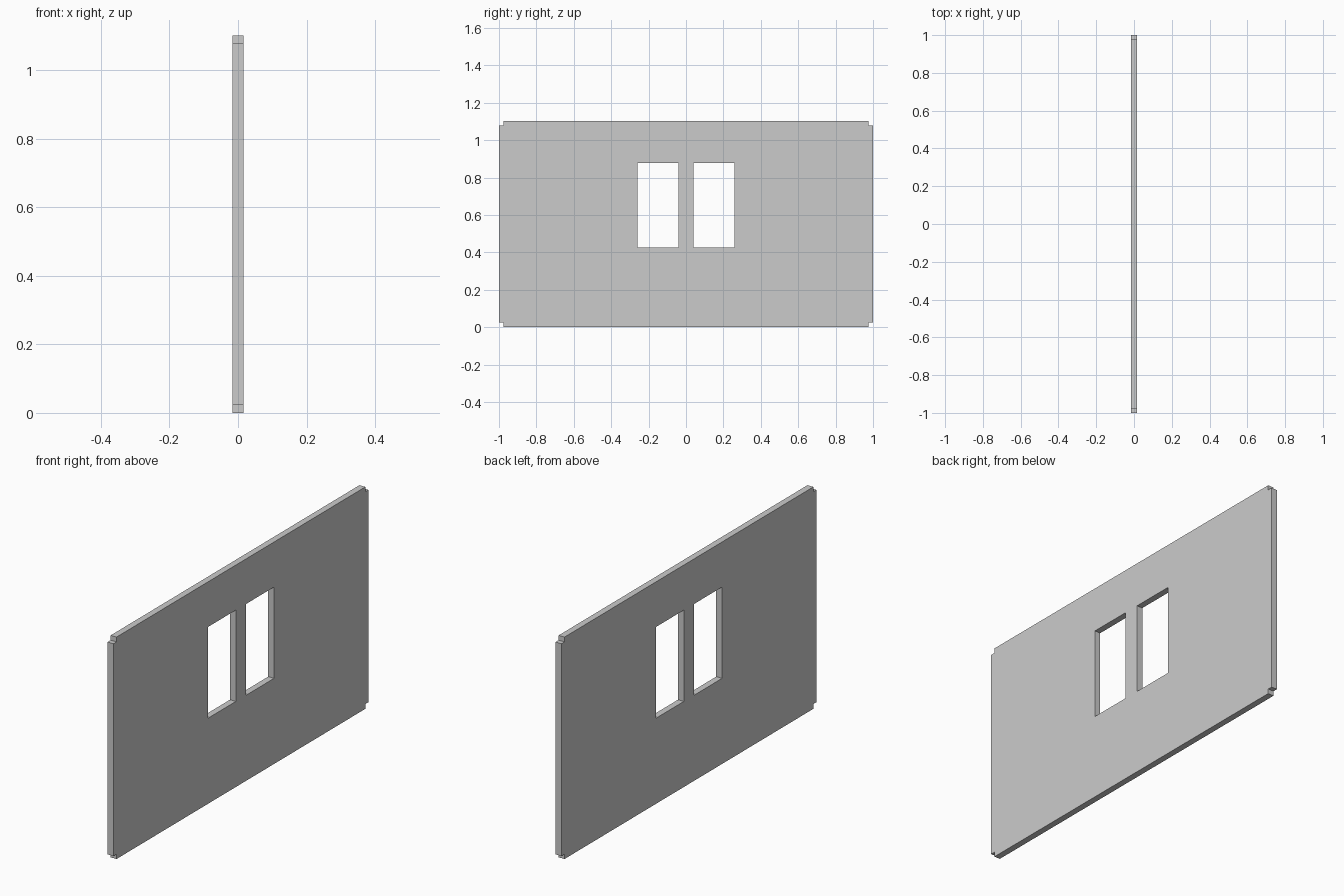
import bpy
from math import pi

if "Cube" in bpy.data.objects:
    bpy.data.objects.remove(bpy.data.objects["Cube"])

HALF_W, HEIGHT, HALF_T = 1.0, 1.102, 0.016
NOTCH = 0.024
WIN_IN, WIN_OUT, WIN_LOW, WIN_HIGH = 0.04, 0.26, 0.425, 0.878

curve = bpy.data.curves.new("window_wall", "CURVE")
curve.dimensions = "2D"
curve.fill_mode = "BOTH"
curve.extrude = HALF_T


def add_loop(points):
    spline = curve.splines.new("POLY")
    spline.points.add(len(points) - 1)
    for p, (a, b) in zip(spline.points, points):
        p.co = (a, b, 0, 1)
    spline.use_cyclic_u = True


# Panel outline with a square notch in every corner
w, h, n = HALF_W, HEIGHT, NOTCH
right = [(w - n, 0), (w - n, n), (w, n), (w, h - n), (w - n, h - n), (w - n, h)]
add_loop(right + [(-a, b) for a, b in reversed(right)])

# Pair of window openings, mirrored about the middle post
for s in (-1, 1):
    add_loop([(s * WIN_IN, WIN_LOW), (s * WIN_OUT, WIN_LOW),
              (s * WIN_OUT, WIN_HIGH), (s * WIN_IN, WIN_HIGH)])

# Stand the profile up in the YZ plane and turn it into a mesh
wall = bpy.data.objects.new("window_wall", curve)
bpy.context.collection.objects.link(wall)
wall.rotation_euler = (pi / 2, 0, pi / 2)
bpy.context.view_layer.objects.active = wall
wall.select_set(True)
bpy.ops.object.convert(target="MESH")
bpy.ops.object.transform_apply(location=False, rotation=True, scale=False)

# Weld the caps to the rim and keep the faces flat
bpy.ops.object.mode_set(mode="EDIT")
bpy.ops.mesh.select_all(action="SELECT")
bpy.ops.mesh.remove_doubles(threshold=0.0001)
bpy.ops.mesh.normals_make_consistent(inside=False)
bpy.ops.object.mode_set(mode="OBJECT")
bpy.ops.object.shade_flat()
